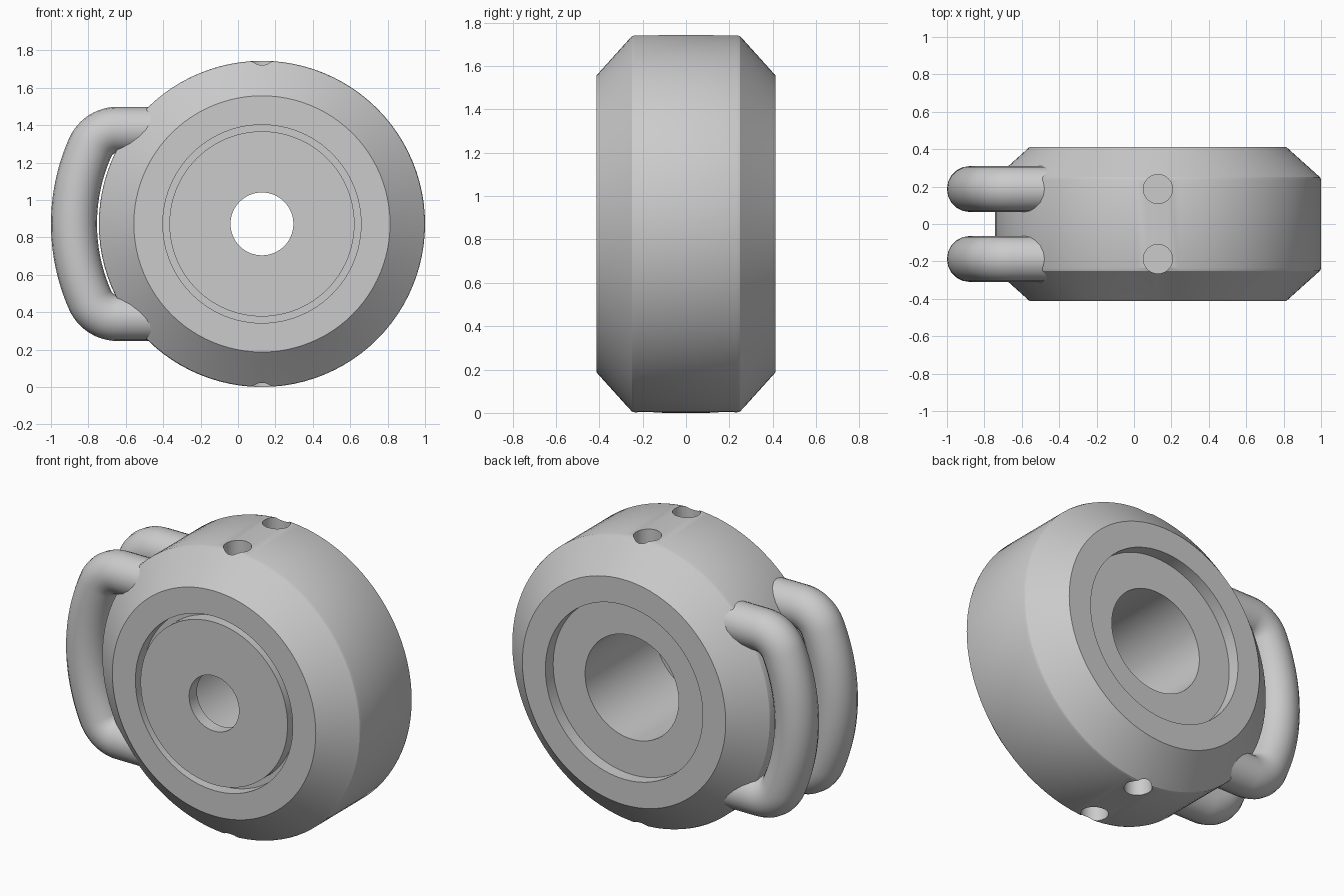
import bpy
import bmesh
from math import sin, cos, pi, asin, sqrt

CX, CZ, R = 0.128, 0.872, 0.872   # wheel axis and radius
HALF = 0.413                      # half depth of the wheel
TUBE = 0.123                      # handle tube radius
ROW = 0.187                       # y offset of handles and holes

if "Cube" in bpy.data.objects:
    bpy.data.objects.remove(bpy.data.objects["Cube"], do_unlink=True)

grey = bpy.data.materials.new("plain grey")
grey.use_nodes = True
colour = (0.6, 0.6, 0.6, 1)
grey.diffuse_color = colour
grey.node_tree.nodes["Principled BSDF"].inputs["Base Color"].default_value = colour


def finish(obj):
    obj.data.materials.clear()
    obj.data.materials.append(grey)
    bpy.ops.object.select_all(action="DESELECT")
    obj.select_set(True)
    bpy.context.view_layer.objects.active = obj
    bpy.ops.object.shade_smooth_by_angle(angle=pi / 6)


def lathe(name, profile, steps=96):
    """Spin a closed (radius, y) profile about the wheel axis."""
    bm = bmesh.new()
    rings = []
    for i in range(steps):
        a = 2 * pi * i / steps
        rings.append([bm.verts.new((CX + r * cos(a), y, CZ + r * sin(a)))
                      for r, y in profile])
    n = len(profile)
    for i in range(steps):
        p, q = rings[i], rings[(i + 1) % steps]
        for j in range(n):
            k = (j + 1) % n
            bm.faces.new((p[j], p[k], q[k], q[j]))
    bmesh.ops.recalc_face_normals(bm, faces=bm.faces)
    mesh = bpy.data.meshes.new(name)
    bm.to_mesh(mesh)
    bm.free()
    obj = bpy.data.objects.new(name, mesh)
    bpy.context.collection.objects.link(obj)
    return obj


# Wheel body: chamfered rim, shallow recess on both faces, wide bore
half_profile = [(R, 0.235), (R - 0.005, 0.25), (R - 0.019, 0.262),
                (0.685, HALF), (0.53, HALF), (0.53, 0.338), (0.315, 0.338)]
body = lathe("wheel_body", half_profile + [(r, -y) for r, y in reversed(half_profile)])

# Blind holes in the rim, top and bottom
for side in (-1, 1):
    for y in (-ROW, ROW):
        bpy.ops.mesh.primitive_cylinder_add(vertices=32, radius=0.078, depth=0.5,
                                            location=(CX, y, CZ + side * R))
        cutter = bpy.context.object
        cutter.hide_render = True
        mod = body.modifiers.new("hole", "BOOLEAN")
        mod.operation = "DIFFERENCE"
        mod.solver = "EXACT"
        mod.object = cutter
        bpy.context.view_layer.objects.active = body
        bpy.ops.object.modifier_apply(modifier=mod.name)
        bpy.data.objects.remove(cutter, do_unlink=True)
finish(body)

# Front cap: flush disc with a small central hole
finish(lathe("front_cap", [(0.495, -HALF), (0.168, -HALF), (0.168, -0.338), (0.495, -0.338)]))

# Handle centre line: arc around the wheel, rounded bends, straight ends
arc_r = 1 + CX - TUBE
bend_r = 0.16
end_z = 0.503
bend_z = end_z - bend_r
bend_x = -sqrt((arc_r - bend_r) ** 2 - bend_z ** 2)
tilt = asin(bend_z / (arc_r - bend_r))
upper = [(arc_r * -cos(tilt * i / 12), arc_r * sin(tilt * i / 12)) for i in range(12)]
for i in range(13):
    a = tilt + (pi / 2 - tilt) * i / 12
    upper.append((bend_x - bend_r * cos(a), bend_z + bend_r * sin(a)))
upper.append((-0.46 - CX, end_z))
path = [(x, -z) for x, z in reversed(upper[1:])] + upper

for name, y in (("front_handle", -ROW), ("back_handle", ROW)):
    curve = bpy.data.curves.new(name, "CURVE")
    curve.dimensions = "3D"
    curve.bevel_depth = TUBE
    curve.bevel_resolution = 8
    curve.use_fill_caps = True
    spline = curve.splines.new("POLY")
    spline.points.add(len(path) - 1)
    for point, (x, z) in zip(spline.points, path):
        point.co = (CX + x, y, CZ + z, 1)
    handle = bpy.data.objects.new(name, curve)
    bpy.context.collection.objects.link(handle)
    bpy.ops.object.select_all(action="DESELECT")
    handle.select_set(True)
    bpy.context.view_layer.objects.active = handle
    bpy.ops.object.convert(target="MESH")
    finish(bpy.context.object)
